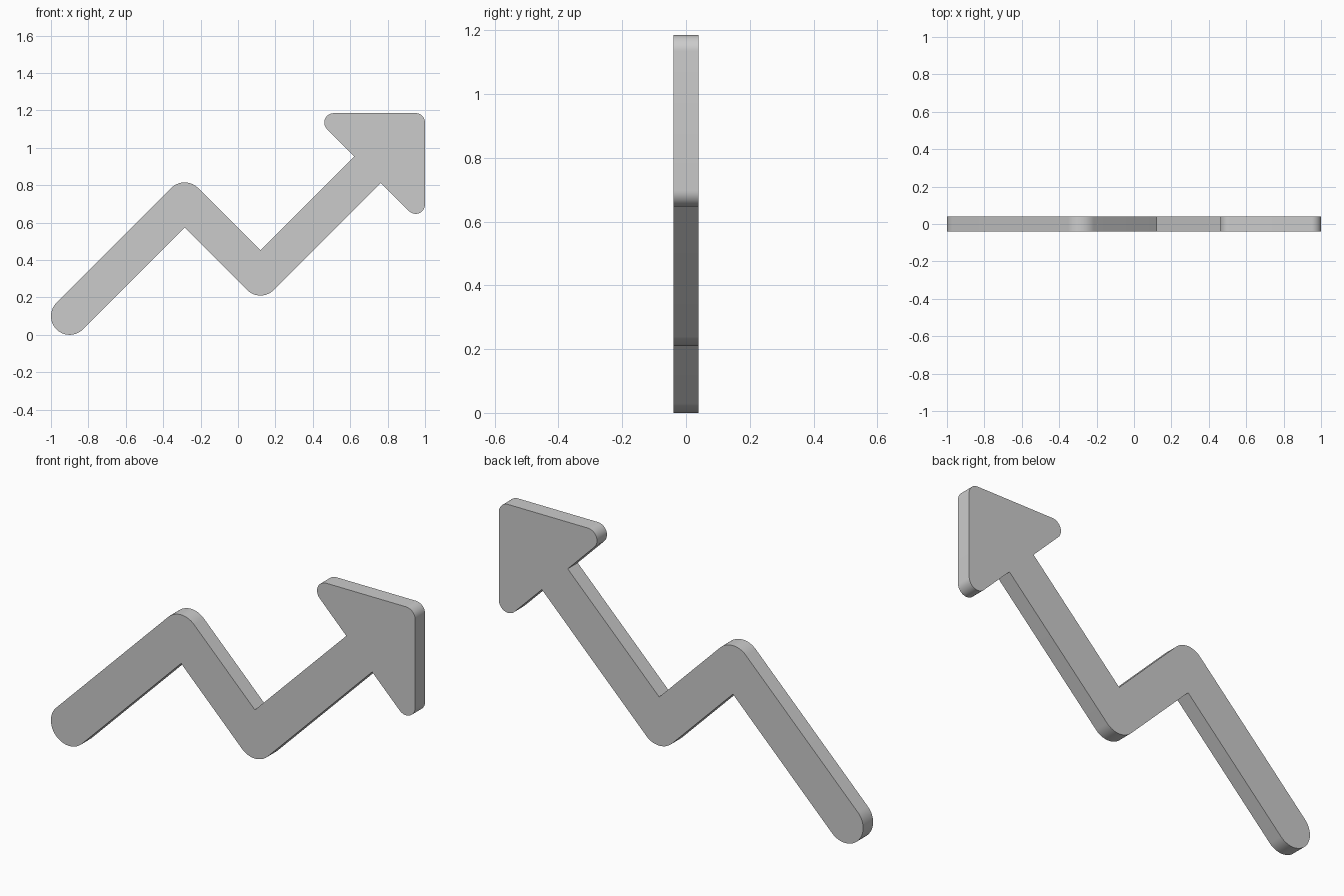
import bpy, bmesh, math
from mathutils import Vector

if "Cube" in bpy.data.objects:
    bpy.data.objects.remove(bpy.data.objects["Cube"])

R = 0.1               # half width of the zigzag band
D = R * math.sqrt(2)  # mitre offset at the right-angle bends
HALF = 0.039          # half thickness


def fillet(prev, corner, nxt, r, steps=14):
    """Points of an arc of radius r rounding one outline corner."""
    p = Vector(corner)
    if r == 0:
        return [p]
    a = (Vector(prev) - p).normalized()
    b = (Vector(nxt) - p).normalized()
    half = a.angle(b) / 2
    centre = p + (a + b).normalized() * (r / math.sin(half))
    t = r / math.tan(half)
    start, end = p + a * t - centre, p + b * t - centre
    ang = math.atan2(start.y, start.x)
    sweep = math.atan2(start.x * end.y - start.y * end.x, start.dot(end))
    return [centre + r * Vector((math.cos(ang + sweep * i / steps),
                                 math.sin(ang + sweep * i / steps)))
            for i in range(steps + 1)]


# Outline corners (x, z, rounding radius), counter-clockwise from the tail
outline = [
    (-0.9 - D, 0.1, R), (-0.9, 0.1 - D, R),             # round tail
    (-0.285, 0.715 - D, 0), (0.12, 0.31 - D, R),        # lower bends
    (0.764, 0.812, 0), (1.0, 0.576, 0.05),              # head, lower barb
    (1.0, 1.185, 0.05), (0.391, 1.185, 0.05),           # tip, upper barb
    (0.622, 0.953, 0),
    (0.12, 0.31 + D, 0), (-0.285, 0.715 + D, R),        # upper bends
]
pts = []
for i, (x, z, r) in enumerate(outline):
    pts += fillet(outline[i - 1][:2], (x, z), outline[(i + 1) % len(outline)][:2], r)

# Extrude the outline front to back
bm = bmesh.new()
face = bm.faces.new([bm.verts.new((p.x, -HALF, p.y)) for p in pts])
ext = bmesh.ops.extrude_face_region(bm, geom=[face], use_keep_orig=True)
bmesh.ops.translate(bm, vec=(0, 2 * HALF, 0),
                    verts=[g for g in ext["geom"] if isinstance(g, bmesh.types.BMVert)])
bmesh.ops.remove_doubles(bm, verts=bm.verts, dist=1e-4)
bmesh.ops.recalc_face_normals(bm, faces=bm.faces)
mesh = bpy.data.meshes.new("zigzag_arrow")
bm.to_mesh(mesh)
bm.free()

arrow = bpy.data.objects.new("zigzag_arrow", mesh)
bpy.context.collection.objects.link(arrow)
bpy.context.view_layer.objects.active = arrow
arrow.select_set(True)
bpy.ops.object.shade_smooth_by_angle(angle=math.radians(30))
